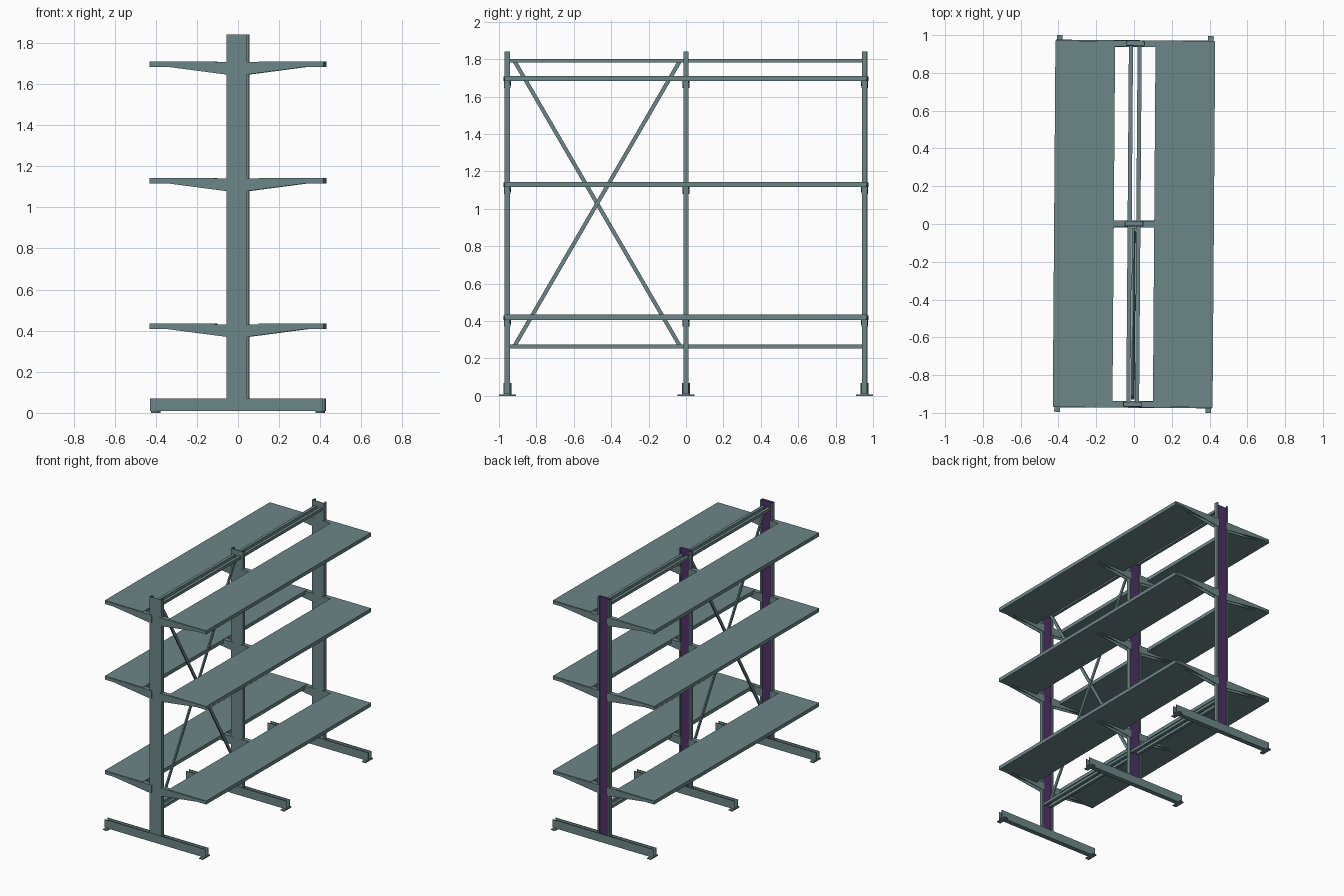
import bpy, bmesh, math
from mathutils import Vector, Matrix

if "Cube" in bpy.data.objects:
    bpy.data.objects.remove(bpy.data.objects["Cube"])

SKEW = Matrix.Rotation(math.radians(-0.42), 4, 'Z')   # rack stands slightly turned
COLS = (-0.955, 0.0, 0.955)                           # upright positions along y


def material(name, rgb):
    m = bpy.data.materials.new(name)
    m.diffuse_color = (*rgb, 1)
    m.use_nodes = True
    m.node_tree.nodes["Principled BSDF"].inputs["Base Color"].default_value = m.diffuse_color
    return m


STEEL = material("grey_teal_steel", (0.150, 0.240, 0.242))
PURPLE = material("dark_purple", (0.085, 0.030, 0.140))


def finish(name, bm, mat=STEEL):
    bmesh.ops.recalc_face_normals(bm, faces=bm.faces)
    bmesh.ops.transform(bm, matrix=SKEW, verts=bm.verts)
    me = bpy.data.meshes.new(name)
    bm.to_mesh(me)
    bm.free()
    me.materials.append(mat)
    bpy.context.collection.objects.link(bpy.data.objects.new(name, me))


def add_box(bm, x, y, z):
    """Box from (min, max) pairs."""
    c = Vector([(a + b) / 2 for a, b in (x, y, z)])
    s = [abs(b - a) for a, b in (x, y, z)]
    bmesh.ops.create_cube(bm, size=1, matrix=Matrix.Translation(c) @ Matrix.Diagonal((*s, 1)))


def add_prism(bm, pts, to3d, vec):
    """Extrude a 2D outline along a vector."""
    f = bm.faces.new([bm.verts.new(to3d(*p)) for p in pts])
    r = bmesh.ops.extrude_face_region(bm, geom=[f])
    bmesh.ops.translate(bm, vec=vec, verts=[v for v in r["geom"] if isinstance(v, bmesh.types.BMVert)])


for i, y in enumerate(COLS):
    # upright: lipped channel, open to the back
    bm = bmesh.new()
    d, t = 0.014, 0.004
    half = [(0.05, -d), (0.05, d), (0.037, d), (0.037, d - t), (0.046, d - t), (0.046, -d + t)]
    outline = half + [(-a, b) for a, b in reversed(half)]
    add_prism(bm, outline, lambda a, b: (a, y + b, 0.008), (0, 0, 1.832))
    finish(f"upright_{i}", bm)

    # purple lining inside the channel
    bm = bmesh.new()
    add_box(bm, (-0.0458, 0.0458), (y - d + t, y - d + t + 0.002), (0.01, 1.838))
    finish(f"upright_lining_{i}", bm, PURPLE)

    # foot: upward open channel
    bm = bmesh.new()
    w, t = 0.018, 0.004
    half = [(w, 0.008), (w, 0.07), (w - t, 0.07), (w - t, 0.012)]
    outline = half + [(-a, b) for a, b in reversed(half)]
    add_prism(bm, outline, lambda a, b: (-0.42, y + a, b), (0.84, 0, 0))
    finish(f"foot_{i}", bm)

    # floor plates under the foot ends
    bm = bmesh.new()
    for s in (-1, 1):
        add_box(bm, (s * 0.385, s * 0.415), (y - 0.042, y + 0.042), (0, 0.008))
    finish(f"floor_plates_{i}", bm)

for j, top in enumerate((0.434, 1.143, 1.710)):
    for s, side in ((-1, "left"), (1, "right")):
        # shelf board
        bm = bmesh.new()
        add_box(bm, (s * 0.107, s * 0.423), (-0.968, 0.968), (top - 0.027, top))
        finish(f"shelf_{side}_{j}", bm)

        # tapered arms: two side plates and a top strip
        bm = bmesh.new()
        prof = [(0.03, -0.003), (0.415, -0.003), (0.415, -0.016), (0.05, -0.064), (0.03, -0.064)]
        for y in COLS:
            for yy in (y - 0.017, y + 0.014):
                add_prism(bm, prof, lambda a, b: (s * a, yy, top + b), (0, 0.003, 0))
            add_box(bm, (s * 0.05, s * 0.2), (y - 0.017, y + 0.017), (top - 0.006, top - 0.003))
        finish(f"shelf_arms_{side}_{j}", bm)

# paired horizontal rails joining the uprights
for name, z in (("lower", 0.264), ("upper", 1.792)):
    bm = bmesh.new()
    for s in (-1, 1):
        for y0, y1 in zip(COLS, COLS[1:]):
            add_box(bm, (s * 0.012, s * 0.034), (y0 + 0.011, y1 - 0.014), (z - 0.0105, z + 0.0105))
    finish(f"{name}_rails", bm)

# crossed braces in the front bay
for s, name in ((-1, "brace_falling"), (1, "brace_rising")):
    bm = bmesh.new()
    a = Vector((s * 0.005, -0.475 - s * 0.445, 0.262))
    b = Vector((s * 0.005, -0.475 + s * 0.445, 1.795))
    rot = (b - a).to_track_quat('Z', 'X').to_matrix().to_4x4()
    ang = math.atan2((b - a).y, (b - a).z)
    rot = Matrix.Rotation(-ang, 4, 'X')
    bmesh.ops.create_cube(bm, size=1, matrix=Matrix.Translation((a + b) / 2) @ rot
                          @ Matrix.Diagonal((0.01, 0.021, (b - a).length, 1)))
    finish(name, bm)
